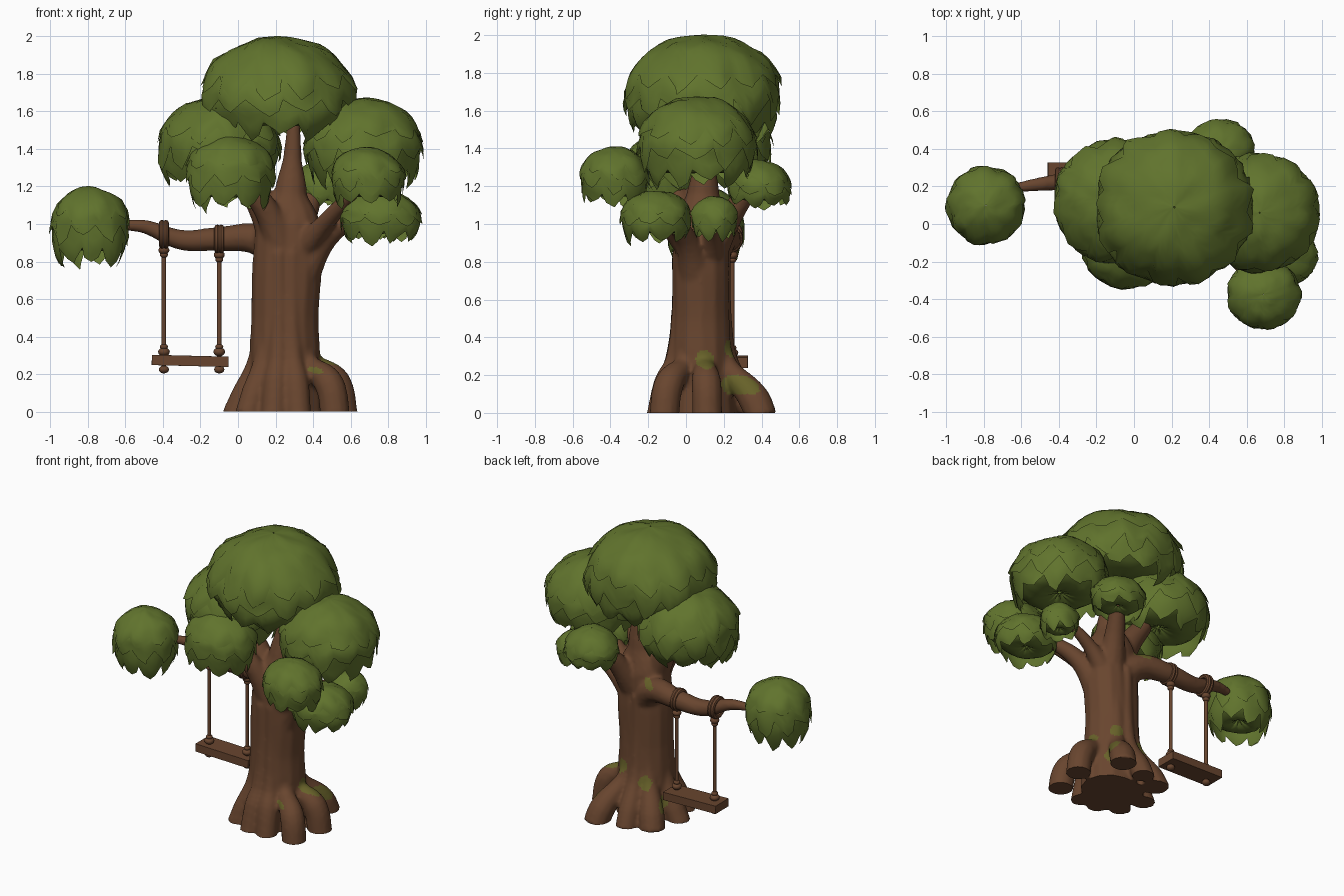
import bpy, bmesh, math, random
from mathutils import Vector, noise

if "Cube" in bpy.data.objects:
    bpy.data.objects.remove(bpy.data.objects["Cube"])
rng = random.Random(4)
CX, CY = 0.25, 0.08


def material(name, rgb):
    m = bpy.data.materials.new(name)
    m.use_nodes = True
    m.diffuse_color = (*rgb, 1)
    bsdf = next(n for n in m.node_tree.nodes if n.type == 'BSDF_PRINCIPLED')
    bsdf.inputs["Base Color"].default_value = (*rgb, 1)
    bsdf.inputs["Roughness"].default_value = 0.9
    return m


bark = material("bark_brown", (0.14, 0.06, 0.028))
leaf = material("leaf_green", (0.118, 0.172, 0.026))
moss = material("moss_green", (0.135, 0.12, 0.022))


def smooth(ob, angle=40):
    bpy.ops.object.select_all(action='DESELECT')
    ob.select_set(True)
    bpy.context.view_layer.objects.active = ob
    bpy.ops.object.shade_smooth_by_angle(angle=math.radians(angle))


def add_object(name, data, *mats):
    ob = bpy.data.objects.new(name, data)
    bpy.context.collection.objects.link(ob)
    for m in mats:
        data.materials.append(m)
    return ob


# Trunk, roots and branches: tapered curves fused into one skin
curve = bpy.data.curves.new("trunk_paths", 'CURVE')
curve.dimensions = '3D'
curve.bevel_depth = 1
curve.bevel_resolution = 4
curve.use_fill_caps = True
curve.resolution_u = 8


def limb(*points):
    s = curve.splines.new('BEZIER')
    s.bezier_points.add(len(points) - 1)
    for p, (x, y, z, r) in zip(s.bezier_points, points):
        p.co, p.radius = (x, y, z), r
        p.handle_left_type = p.handle_right_type = 'AUTO'


# Two side by side stems give the trunk its oval section
for dx in (-0.03, 0.03):
    limb((CX + dx, CY, -0.03, 0.18), (CX + dx, CY, 0.3, 0.16), (CX + dx, CY, 0.5, 0.15),
         (CX + dx * 1.2 + 0.01, CY, 0.75, 0.15), (0.27 + dx, CY, 1.0, 0.14), (0.28, 0.09, 1.15, 0.09),
         (0.29, 0.1, 1.35, 0.05), (0.3, 0.1, 1.6, 0.03))
limb((0.23, 0.08, 0.85, 0.11), (0.14, 0.08, 1.08, 0.085), (0.0, 0.1, 1.3, 0.06))
limb((0.24, 0.04, 0.85, 0.1), (0.16, -0.02, 1.06, 0.07), (0.02, -0.08, 1.24, 0.05))
limb((0.3, 0.07, 0.65, 0.11), (0.47, 0, 0.92, 0.06), (0.68, -0.12, 1.07, 0.035))
limb((0.33, 0.04, 0.85, 0.08), (0.46, -0.1, 1.0, 0.05), (0.68, -0.34, 1.24, 0.03))
limb((0.33, 0.12, 0.8, 0.08), (0.49, 0.14, 0.95, 0.045), (0.7, 0.15, 1.07, 0.028))
limb((0.3, 0.12, 0.85, 0.1), (0.36, 0.24, 1.05, 0.065), (0.43, 0.36, 1.22, 0.045))
limb((0.25, 0.12, 0.78, 0.1), (0.12, 0.18, 0.91, 0.085), (-0.1, 0.23, 0.92, 0.065),
     (-0.3, 0.23, 0.915, 0.055), (-0.52, 0.21, 0.99, 0.036), (-0.7, 0.18, 0.98, 0.02))
for deg, reach, lift, thick in (
        (62, 0.42, 0.07, 0.085), (6, 0.37, 0.16, 0.08), (-36, 0.39, 0.15, 0.08),
        (-72, 0.29, 0.16, 0.07), (-105, 0.28, 0.16, 0.07), (-142, 0.31, 0.09, 0.07),
        (178, 0.32, 0.07, 0.075), (132, 0.35, 0.07, 0.085), (97, 0.34, 0.08, 0.07)):
    c, s = math.cos(math.radians(deg)), math.sin(math.radians(deg))
    limb(*[(CX + c * d, CY + s * d, z, r) for d, z, r in
           ((0.125, 0.85, 0.035), (0.12, 0.5, 0.045), (0.145, 0.27, 0.055),
            (reach - 0.1, lift, thick), (reach - 0.055, -0.03, thick))])

paths = add_object("trunk_paths", curve)
raw = bpy.data.meshes.new_from_object(paths.evaluated_get(bpy.context.evaluated_depsgraph_get()))
bpy.data.objects.remove(paths)
trunk = add_object("trunk", raw)
remesh = trunk.modifiers.new("fuse", 'REMESH')
remesh.mode, remesh.voxel_size = 'VOXEL', 0.013
relax = trunk.modifiers.new("relax", 'SMOOTH')
relax.factor, relax.iterations = 0.5, 5
bpy.context.view_layer.update()
skin = bpy.data.meshes.new_from_object(trunk.evaluated_get(bpy.context.evaluated_depsgraph_get()))
trunk.modifiers.clear()
trunk.data = skin
skin.materials.clear()
skin.materials.append(bark)
skin.materials.append(moss)
for v in skin.vertices:
    v.co.z = max(v.co.z, 0)

# Moss patches: faces near a given heading and height on the trunk
patches = [(6, 0.28, 0.05), (50, 0.15, 0.05), (60, 0.34, 0.045), (122, 0.27, 0.045),
           (150, 0.13, 0.045), (-50, 0.22, 0.018), (128, 0.97, 0.025)]
for f in skin.polygons:
    d = f.center - Vector((CX, CY, 0))
    heading = math.degrees(math.atan2(d.y, d.x))
    for deg, z, size in patches:
        turn = math.radians((heading - deg + 180) % 360 - 180)
        if math.hypot(turn * Vector(d.xy).length, d.z - z) < size:
            f.material_index = 1
smooth(trunk, 60)


# Foliage: a lumpy bell of overlapping leaf tiers with a hollow underside
def foliage(name, centre, rx, ry, up, down, leaves):
    bm = bmesh.new()
    centre = Vector(centre)

    def point(phi, t, k):
        n = Vector((math.sin(t) * math.cos(phi), math.sin(t) * math.sin(phi), math.cos(t)))
        k *= 1 + 0.06 * noise.noise(n * 2 + centre * 5) + 0.03 * noise.noise(n * 5 + centre * 9)
        # below the middle the sides stay steep before turning under
        wide = 1 if n.z > 0 else max(math.sin(t), 0.001) ** -0.35
        height = up if n.z > 0 else down
        return centre + Vector((n.x * rx * wide, n.y * ry * wide, n.z * height)) * k

    def sheet(t0, t1, k0, k1, dip, rows):
        cols = leaves * 4
        offset = rng.random() * 6
        drops = [dip * rng.uniform(0.4, 1.2) for _ in range(leaves)]
        lifts = [rng.uniform(-0.01, 0.02) for _ in range(leaves)]
        skews = [rng.uniform(-0.5, 0.5) for _ in range(cols)]
        bands = []
        for r in range(rows + 1):
            u = r / rows
            band = []
            for c in range(cols):
                tip = (0, 0.65, 1, 0.65)[c % 4]
                t = t0 + (t1 - t0 + drops[c // 4] * tip) * u
                k = k0 + (k1 - k0) * u + (lifts[c // 4] * tip + 0.035 * (tip - 0.5)) * u ** 3
                turn = offset + (c + skews[c] * u ** 3) * math.tau / cols
                band.append(bm.verts.new(point(turn, t, k)))
            bands.append(band)
        for a, b in zip(bands, bands[1:]):
            for c in range(cols):
                e = (c + 1) % cols
                bm.faces.new((a[c], b[c], b[e], a[e]))

    sheet(0.01, 1.2, 0.985, 1.0, 0.4, 10)
    sheet(0.9, 1.6, 0.95, 1.0, 0.4, 7)
    sheet(1.3, 2.05, 0.93, 0.98, 0.45, 7)
    # hollow underside rising to the middle
    sheet(1.75, 3.1, 0.94, 0.35, 0, 10)
    me = bpy.data.meshes.new(name)
    bm.to_mesh(me)
    bm.free()
    smooth(add_object(name, me, leaf), 50)


foliage("crown_foliage", (0.215, 0.09, 1.67), 0.42, 0.42, 0.335, 0.3, 13)
foliage("left_foliage", (0.67, 0.06, 1.41), 0.32, 0.32, 0.265, 0.28, 11)
foliage("right_foliage", (-0.1, 0.12, 1.42), 0.33, 0.33, 0.265, 0.29, 11)
foliage("front_right_foliage", (-0.04, -0.13, 1.27), 0.24, 0.22, 0.2, 0.26, 9)
foliage("front_left_foliage", (0.69, -0.375, 1.25), 0.2, 0.185, 0.16, 0.21, 9)
foliage("low_left_foliage", (0.76, -0.16, 1.04), 0.22, 0.19, 0.14, 0.18, 9)
foliage("small_left_foliage", (0.75, 0.15, 1.04), 0.13, 0.125, 0.11, 0.16, 7)
foliage("back_foliage", (0.46, 0.39, 1.2), 0.18, 0.17, 0.14, 0.15, 8)
foliage("branch_end_foliage", (-0.79, 0.1, 1.0), 0.21, 0.21, 0.2, 0.29, 9)


# Swing: plank seat, ropes, knots and branch loops
def finish(name):
    ob = bpy.context.object
    ob.name = name
    ob.data.materials.append(bark)
    smooth(ob)
    return ob


SY = 0.245
bpy.ops.mesh.primitive_cube_add(size=1, location=(-0.255, SY + 0.01, 0.27), rotation=(0, 0.025, 0))
seat = finish("swing_seat")
seat.scale = (0.41, 0.145, 0.055)
edge = seat.modifiers.new("worn_edges", 'BEVEL')
edge.width, edge.segments = 0.006, 2
for side, x, top in (("right", -0.395, 0.945), ("left", -0.1, 0.92)):
    bpy.ops.mesh.primitive_cylinder_add(vertices=12, radius=0.012, depth=top - 0.27,
                                        location=(x, SY, (top + 0.15) / 2))
    finish(side + "_rope")
    for i, dx in enumerate((-0.01, 0.01)):
        bpy.ops.mesh.primitive_torus_add(major_radius=0.06, minor_radius=0.017, major_segments=24,
                                         minor_segments=8, location=(x + dx, 0.226, top),
                                         rotation=(0, math.pi / 2, 0))
        finish(f"{side}_branch_loop_{i + 1}")
    for i, (z, r) in enumerate(((top - 0.085, 0.03), (top - 0.11, 0.022), (0.345, 0.022),
                                (0.318, 0.032), (0.224, 0.028))):
        bpy.ops.mesh.primitive_uv_sphere_add(segments=14, ring_count=8, radius=r, location=(x, SY, z))
        finish(f"{side}_knot_{i + 1}").scale.z = 0.75
